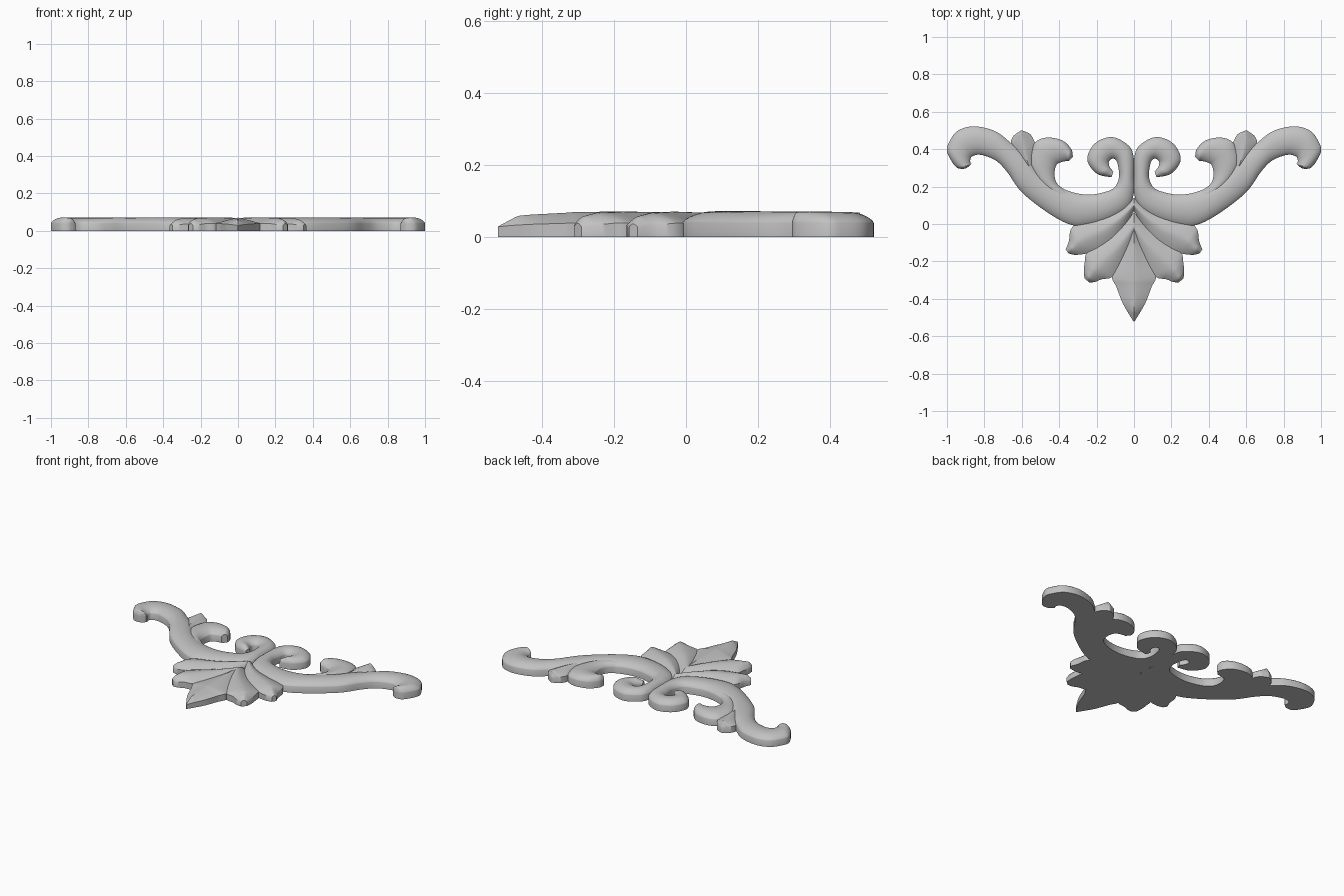
import bpy, bmesh, math

stone = bpy.data.materials.new("carved_grey")
stone.diffuse_color = (0.54, 0.54, 0.54, 1)
STEPS = 6       # subdivisions between stations
ACROSS = 14     # divisions over the domed top


def spline(rows):
    """Smooth interpolation through station rows."""
    out = []
    n = len(rows)
    for i in range(n - 1):
        p0, p1 = rows[max(i - 1, 0)], rows[i]
        p2, p3 = rows[i + 1], rows[min(i + 2, n - 1)]
        for s in range(STEPS):
            t = s / STEPS
            out.append([0.5 * (2 * b + (c - a) * t + (2 * a - 5 * b + 4 * c - d) * t ** 2
                               + (3 * b - a - 3 * c + d) * t ** 3)
                        for a, b, c, d in zip(p0, p1, p2, p3)])
    out.append(list(rows[-1]))
    return out


def height_at(heights, t):
    f = t * (len(heights) - 1)
    i = min(int(f), len(heights) - 2)
    return heights[i] + (heights[i + 1] - heights[i]) * (f - i)


def carve(name, rows, heights, p=2.2, q=0.75, rim=0.57, mirror=True):
    """Loft a flat-bottomed band between two edges: rows of (ax, ay, bx, by)."""
    bm = bmesh.new()
    stations = spline(rows)
    loops = []
    for k, (ax, ay, bx, by) in enumerate(stations):
        h = height_at(heights, k / (len(stations) - 1))
        edge = h * rim
        dome = (h - edge) * min(1, math.hypot(bx - ax, by - ay) / 0.07)
        loop = [bm.verts.new((ax, ay, 0))]
        for j in range(ACROSS + 1):
            u = -math.cos(math.pi * j / ACROSS) if q < 1 else 2 * j / ACROSS - 1
            f = (u + 1) / 2
            z = edge + dome * max(0, 1 - abs(u) ** p) ** q
            loop.append(bm.verts.new((ax + (bx - ax) * f, ay + (by - ay) * f, z)))
        loop.append(bm.verts.new((bx, by, 0)))
        loops.append(loop)
    for a, b in zip(loops, loops[1:]):
        for j in range(len(a)):
            m = (j + 1) % len(a)
            bm.faces.new((a[j], a[m], b[m], b[j]))
    bm.faces.new(loops[0])
    bm.faces.new(loops[-1])
    bmesh.ops.recalc_face_normals(bm, faces=bm.faces)
    me = bpy.data.meshes.new(name)
    bm.to_mesh(me)
    bm.free()
    me.materials.append(stone)
    ob = bpy.data.objects.new(name, me)
    bpy.context.collection.objects.link(ob)
    bpy.ops.object.select_all(action='DESELECT')
    ob.select_set(True)
    bpy.context.view_layer.objects.active = ob
    bpy.ops.object.shade_smooth_by_angle(angle=math.radians(40))
    if mirror:
        mod = ob.modifiers.new("mirror", 'MIRROR')
        mod.use_mirror_merge = False
    return ob


# Main band: inner scroll, stem, long arm and outer scroll (outer edge, inner edge)
carve("scroll_arm", [
    (.12, .25, .11, .28), (.20, .27, .13, .305), (.25, .345, .135, .33),
    (.21, .43, .125, .345), (.12, .465, .11, .35), (.035, .425, .095, .34),
    (.003, .365, .085, .31), (0, .25, .08, .25), (0, .17, .105, .195),
    (.03, .09, .16, .17), (.12, .03, .24, .157), (.24, -.005, .33, .17),
    (.34, -.003, .42, .21), (.46, .06, .51, .28), (.60, .17, .58, .37),
    (.68, .28, .66, .435), (.74, .34, .74, .495), (.82, .37, .85, .522),
    (.865, .362, .94, .50), (.875, .345, .987, .44), (.875, .33, .999, .385),
    (.873, .32, .955, .308), (.87, .32, .91, .295), (.868, .325, .88, .31)],
    (.066, .07, .07, .072, .072, .072, .07, .07, .071, .066))

# Side hook branching from the arm
carve("side_hook", [
    (.36, .10, .31, .16), (.42, .14, .36, .178), (.51, .22, .41, .215),
    (.56, .32, .425, .265), (.545, .41, .415, .315), (.51, .45, .39, .33),
    (.45, .462, .37, .335), (.38, .445, .36, .337), (.335, .40, .355, .338),
    (.327, .36, .35, .335)],
    (.06, .068, .071, .071, .068))

# Small bud between hook and arm, with a crease on each side
carve("bud", [
    (.50, .22, .54, .22), (.53, .32, .60, .32), (.528, .42, .655, .42),
    (.55, .475, .648, .465), (.578, .492, .622, .488), (.597, .50, .604, .50)],
    (.06, .068, .069, .056), p=1.3, q=1.0)

# Fan of leaves below the stem
carve("upper_leaf", [
    (0, .14, 0, .07), (.10, .07, .04, 0), (.21, .03, .11, -.09),
    (.30, .005, .18, -.138), (.338, -.03, .25, -.157), (.348, -.09, .31, -.165),
    (.365, -.135, .35, -.158)],
    (.066, .071, .068, .05), p=1.6, q=1.0)
carve("middle_leaf", [
    (0, .06, 0, -.08), (.08, -.02, .03, -.15), (.17, -.09, .075, -.23),
    (.25, -.15, .12, -.285), (.263, -.20, .17, -.295), (.268, -.25, .21, -.31),
    (.265, -.29, .24, -.312)],
    (.068, .071, .068, .05), p=1.6, q=1.0)
half = [(.015, .02), (.045, -.08), (.09, -.19), (.118, -.28), (.095, -.335),
        (.062, -.42), (.025, -.485), (.002, -.522)]
carve("centre_leaf", [(-w, y, w, y) for w, y in half],
      (.068, .071, .07, .062, .05), p=1.15, q=1.0, mirror=False)
